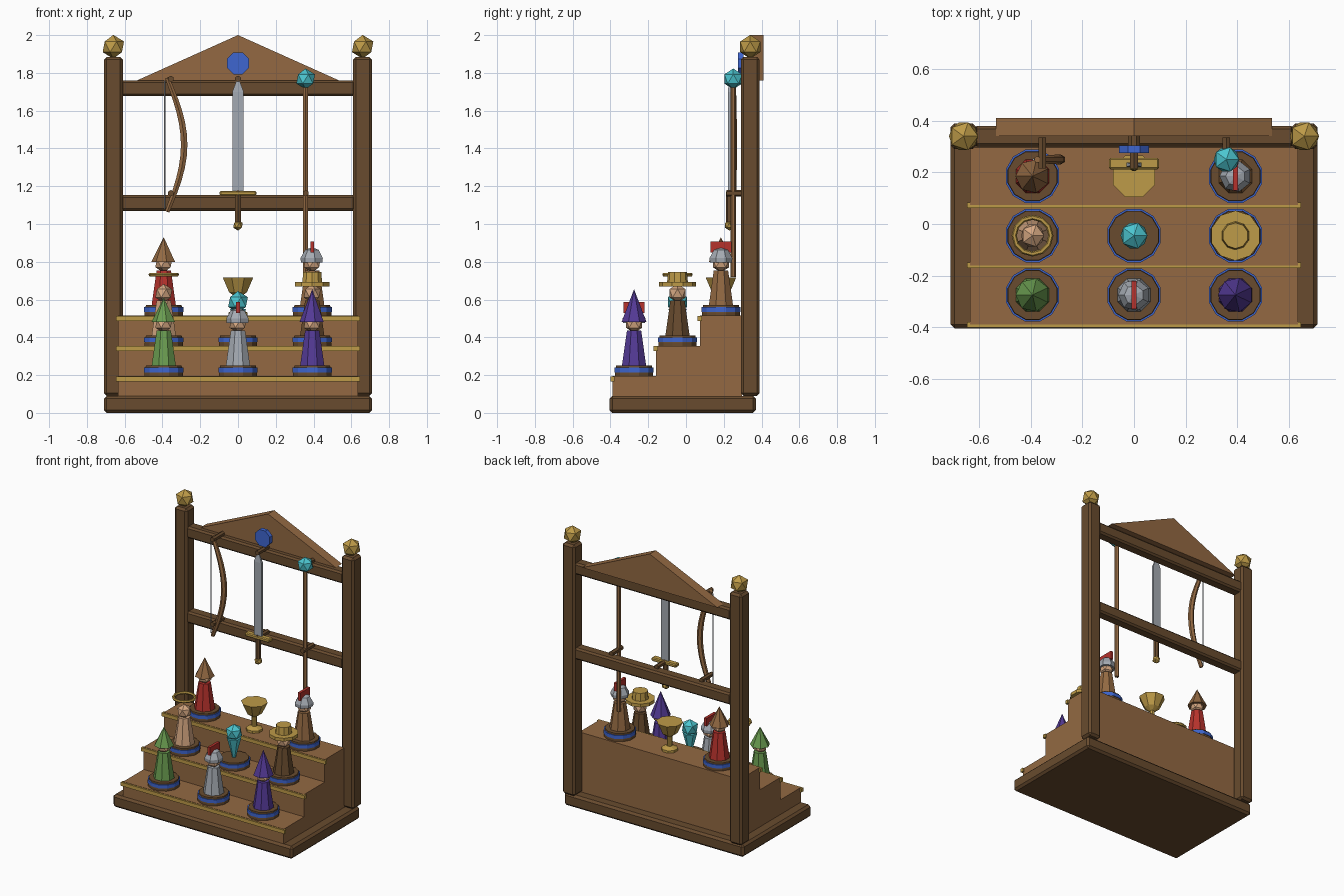
import bpy, bmesh, math
from mathutils import Matrix, Vector

cube = bpy.data.objects.get("Cube")
if cube:
    bpy.data.objects.remove(cube, do_unlink=True)


def lin(c):
    c /= 255
    return c / 12.92 if c <= 0.04045 else ((c + 0.055) / 1.055) ** 2.4


def material(name, *rgb):
    m = bpy.data.materials.new(name)
    col = [lin(c) for c in rgb] + [1]
    m.diffuse_color = col
    m.use_nodes = True
    m.node_tree.nodes["Principled BSDF"].inputs["Base Color"].default_value = col
    return m


DARK = material("dark wood", 104, 75, 46)
WOOD = material("warm wood", 147, 105, 66)
GOLD = material("gold", 190, 155, 72)
BLUE = material("blue", 62, 102, 208)
STEEL = material("steel", 164, 170, 178)
RED = material("red", 182, 50, 44)
GREEN = material("green", 106, 156, 80)
PURPLE = material("purple", 84, 58, 150)
CYAN = material("cyan", 76, 198, 208)
SKIN = material("skin", 214, 168, 130)


def add(name, bm, mat, loc=(0, 0, 0)):
    bmesh.ops.recalc_face_normals(bm, faces=bm.faces)
    me = bpy.data.meshes.new(name)
    bm.to_mesh(me)
    bm.free()
    me.materials.append(mat)
    ob = bpy.data.objects.new(name, me)
    ob.location = loc
    bpy.context.collection.objects.link(ob)
    return ob


def box(name, mat, x, y, z, bevel=0):
    """Box from (min, max) ranges on each axis."""
    r = (x, y, z)
    bm = bmesh.new()
    bmesh.ops.create_cube(bm, size=1)
    bmesh.ops.scale(bm, vec=[b - a for a, b in r], verts=bm.verts)
    if bevel:
        bmesh.ops.bevel(bm, geom=bm.edges[:], offset=bevel, segments=1, affect='EDGES')
    return add(name, bm, mat, [(a + b) / 2 for a, b in r])


def lathe(name, mat, loc, profile, sides=8, axis='Z'):
    """Faceted turned part from (radius, height) points; radius 0 closes to a tip."""
    bm = bmesh.new()
    rings = []
    for r, h in profile:
        n = sides if r else 1
        rings.append([bm.verts.new((r * math.cos(a), r * math.sin(a), h))
                      for a in ((i + 0.5) * math.tau / sides for i in range(n))])
    for lo, hi in zip(rings, rings[1:]):
        for i in range(sides):
            j = (i + 1) % sides
            quad = [lo[i % len(lo)], lo[j % len(lo)], hi[j % len(hi)], hi[i % len(hi)]]
            bm.faces.new(list(dict.fromkeys(quad)))
    for ring in (rings[0], rings[-1]):
        if len(ring) > 1:
            bm.faces.new(ring)
    if axis == 'Y':
        bmesh.ops.rotate(bm, matrix=Matrix.Rotation(-math.pi / 2, 3, 'X'), verts=bm.verts)
    return add(name, bm, mat, loc)


def gem(name, mat, loc, radius):
    bm = bmesh.new()
    bmesh.ops.create_icosphere(bm, subdivisions=1, radius=radius)
    return add(name, bm, mat, loc)


def tube(name, mat, points, depth, radii=None, closed=False):
    cu = bpy.data.curves.new(name, 'CURVE')
    cu.dimensions = '3D'
    cu.bevel_depth = depth
    cu.bevel_resolution = 1
    cu.use_fill_caps = True
    sp = cu.splines.new('POLY')
    sp.points.add(len(points) - 1)
    sp.use_cyclic_u = closed
    sp.use_smooth = False
    for i, p in enumerate(points):
        sp.points[i].co = (*p, 1)
        sp.points[i].radius = radii[i] if radii else 1
    cu.materials.append(mat)
    ob = bpy.data.objects.new(name, cu)
    bpy.context.collection.objects.link(ob)
    return ob


# Base slab, posts with finials, and cross rails
box("base_slab", DARK, (-.71, .71), (-.405, .37), (0, .09), .015)
for side, sx in (("left", 1), ("right", -1)):
    c = .66 * sx
    box(side + "_post", DARK, (c - .05, c + .05), (.29, .39), (.09, 1.885), .015)
    gem(side + "_finial", GOLD, (c, .34, 1.938), .063)
for name, z in (("lower_rail", 1.07), ("upper_rail", 1.677)):
    box(name, DARK, (-.62, .62), (.30, .38), (z, z + .083), .012)

# Pediment and round medallion
bm = bmesh.new()
tri = bm.faces.new([bm.verts.new(p) for p in ((-.535, .34, 1.76), (.535, .34, 1.76), (0, .34, 2.0))])
ext = bmesh.ops.extrude_face_region(bm, geom=[tri])
bmesh.ops.translate(bm, vec=(0, .07, 0), verts=[v for v in ext["geom"] if isinstance(v, bmesh.types.BMVert)])
bm.faces.new([tri.verts[0], tri.verts[1], tri.verts[2]]) if not tri.is_valid else None
add("pediment", bm, WOOD)
lathe("medallion", BLUE, (0, .275, 1.85), [(.063, 0), (.063, .03)], 8, 'Y')
lathe("medallion_mount", DARK, (0, .305, 1.85), [(.025, 0), (.025, .04)], 8, 'Y')

# Three steps with gold nosings
STEPS = [(-.39, -.16, .195), (-.16, .073, .355), (.073, .297, .515)]
for i, (y0, y1, top) in enumerate(STEPS, 1):
    box(f"step_{i}", WOOD, (-.635, .635), (y0, y1), (.085, top))
    box(f"step_{i}_trim", GOLD, (-.647, .647), (y0 - .011, y0 + .011), (top - .028, top - .002))

# Pegs for the hanging pieces
for i, x in enumerate((-.355, 0, .358), 1):
    for level, z in (("lower", 1.163), ("upper", 1.768)):
        lathe(f"{level}_peg_{i}", DARK, (x, .215, z), [(.017, 0), (.017, .12)], 6, 'Y')

# Bow and string
N = 12
arc, radii = [], []
for i in range(N + 1):
    s = math.sin(math.pi * i / N)
    arc.append((-.375 + .09 * s, .25, 1.065 + .71 * i / N))
    radii.append(.75 + .35 * s)
tube("bow", WOOD, arc, .018, radii)
tube("bow_string", STEEL, [(-.389, .25, 1.08), (-.389, .25, 1.76)], .004)

# Sword hanging point up
blade = lathe("sword_blade", STEEL, (0, .23, 0), [(.03, 1.17), (.03, 1.70), (0, 1.78)], 4)
blade.data.transform(Matrix.Diagonal((1.41, .4, 1, 1)))
box("sword_guard", GOLD, (-.097, .097), (.212, .255), (1.15, 1.176), .006)
lathe("sword_grip", DARK, (0, .23, 0), [(.018, 1.01), (.018, 1.155)], 6)
gem("sword_pommel", GOLD, (0, .23, .993), .028)

# Staff with crystal
lathe("staff", WOOD, (.358, .25, 0), [(.015, .72), (.015, 1.75)], 6)
gem("staff_crystal", CYAN, (.358, .25, 1.768), .055)

X, ROW_Y = .393, (-.275, -.045, .185)


def place(col, row):
    return Vector((col * X, ROW_Y[row], STEPS[row][2]))


def stand(name, p):
    lathe(name + "_stand", DARK, p, [(.105, 0), (.105, .014), (.098, .055)], 12)
    lathe(name + "_stand_band", BLUE, p, [(.107, .02), (.107, .045)], 12)


def figure(name, p, robe):
    stand(name, p)
    lathe(name + "_robe", robe, p, [(.07, .05), (.041, .24)], 8)
    gem(name + "_head", SKIN, p + Vector((0, 0, .278)), .05)


def pointed_hat(name, p, mat, radius, tip):
    lathe(name + "_hat", mat, p, [(radius, .285), (0, tip)], 7)


def helmet(name, p):
    lathe(name + "_helmet", STEEL, p, [(.06, .282), (.062, .305), (.038, .348), (0, .362)], 7)
    box(name + "_plume", RED, (p.x - .01, p.x + .01), (p.y - .055, p.y + .055), (p.z + .335, p.z + .392))


# Front row: hooded figure, knight, wizard
p = place(-1, 0)
figure("ranger", p, GREEN)
pointed_hat("ranger", p, GREEN, .066, .415)
p = place(0, 0)
figure("knight", p, STEEL)
helmet("knight", p)
p = place(1, 0)
figure("wizard", p, PURPLE)
pointed_hat("wizard", p, PURPLE, .068, .46)

# Middle row: haloed figure, crystal, brimmed hat figure
p = place(-1, 1)
figure("cleric", p, SKIN)
halo = [p + Vector((.071 * math.cos(a), .071 * math.sin(a), .377))
        for a in (i * math.tau / 12 for i in range(12))]
tube("cleric_halo", GOLD, halo, .010, closed=True)
p = place(0, 1)
stand("crystal", p)
lathe("crystal_point", CYAN, p, [(.010, .05), (.048, .195)], 6)
gem("crystal_top", CYAN, p + Vector((0, 0, .232)), .058)
p = place(1, 1)
figure("traveller", p, DARK)
lathe("traveller_hat", GOLD, p, [(.097, .315), (.097, .338), (.055, .338), (.05, .392)], 10)

# Back row: red figure, goblet, squire
p = place(-1, 2)
figure("mage", p, RED)
pointed_hat("mage", p, WOOD, .066, .415)
lathe("goblet", GOLD, place(0, 2),
      [(.055, 0), (.055, .016), (.018, .032), (.018, .10), (.052, .125), (.088, .203)], 8)
p = place(1, 2)
figure("squire", p, WOOD)
helmet("squire", p)
